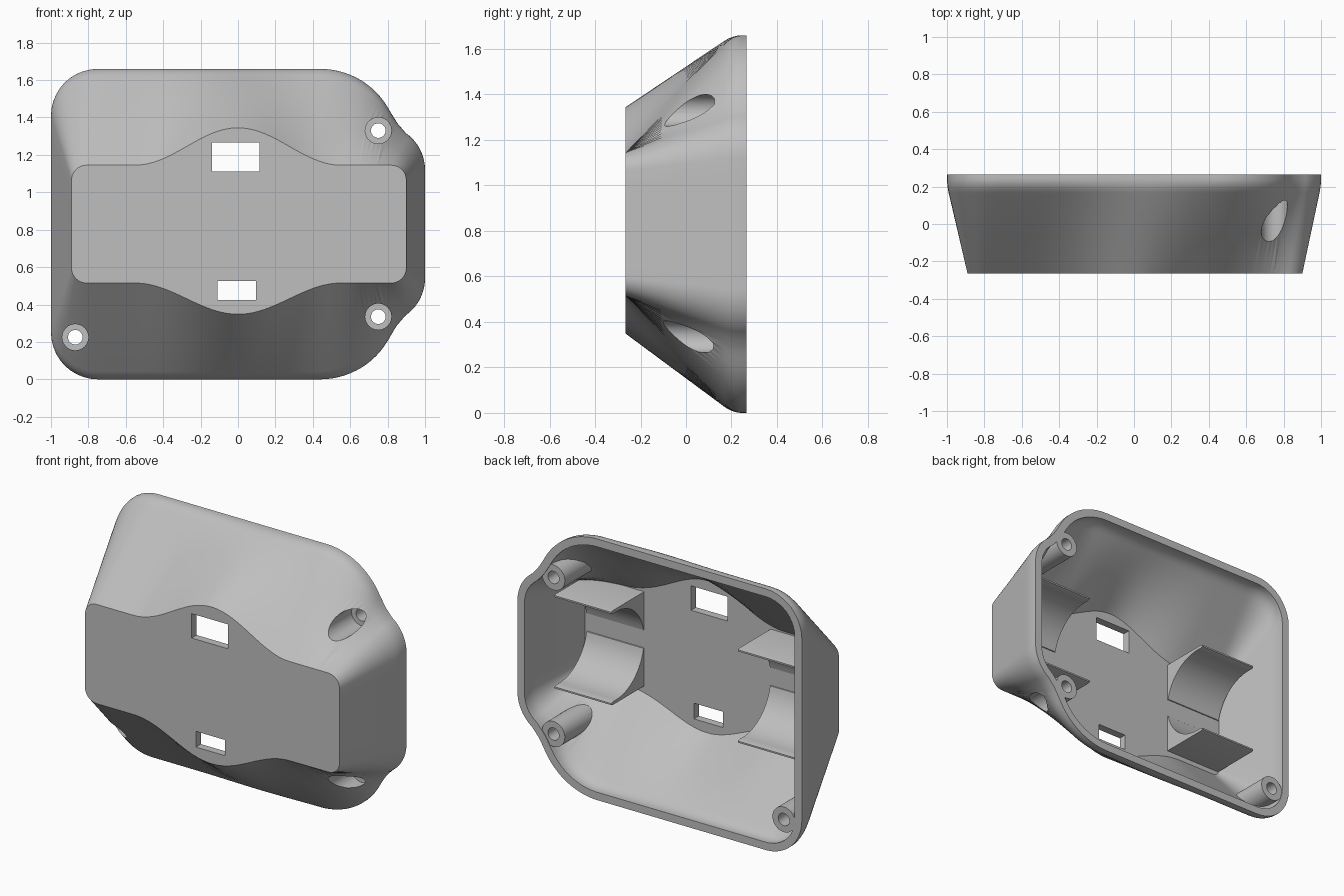
import bpy, bmesh
from math import sin, cos, pi, radians, hypot
from mathutils import Matrix, Vector

cube = bpy.data.objects.get("Cube")
if cube:
    bpy.data.objects.remove(cube, do_unlink=True)

FRONT, BACK, MID, WALL = -0.265, 0.265, 0.83, 0.05

grey = bpy.data.materials.new("light_grey")
grey.use_nodes = True
grey.diffuse_color = (0.52, 0.52, 0.52, 1)
grey.node_tree.nodes["Principled BSDF"].inputs["Base Color"].default_value = grey.diffuse_color


def make_object(name, bm):
    bmesh.ops.recalc_face_normals(bm, faces=bm.faces)
    mesh = bpy.data.meshes.new(name)
    bm.to_mesh(mesh)
    bm.free()
    mesh.materials.append(grey)
    obj = bpy.data.objects.new(name, mesh)
    bpy.context.collection.objects.link(obj)
    return obj


def activate(obj):
    bpy.ops.object.select_all(action='DESELECT')
    obj.select_set(True)
    bpy.context.view_layer.objects.active = obj


def subtract(obj, cutter):
    activate(obj)
    mod = obj.modifiers.new("cut", 'BOOLEAN')
    mod.operation, mod.solver, mod.object = 'DIFFERENCE', 'EXACT', cutter
    bpy.ops.object.modifier_apply(modifier=mod.name)
    bpy.data.objects.remove(cutter, do_unlink=True)


def arc(cx, cz, r, start, end, n=12):
    angles = [radians(start + (end - start) * i / n) for i in range(n + 1)]
    return [(cx + r * cos(a), cz + r * sin(a)) for a in angles]


def resample(path, n):
    """n points evenly spaced along a path, leaving out its end."""
    lengths = [hypot(b[0] - a[0], b[1] - a[1]) for a, b in zip(path, path[1:])]
    out = []
    for i in range(n):
        d, k = sum(lengths) * i / n, 0
        while d > lengths[k] and k < len(lengths) - 1:
            d -= lengths[k]
            k += 1
        out.append(Vector(path[k]).lerp(Vector(path[k + 1]), d / lengths[k]))
    return out


COUNTS = (4, 10, 36, 18, 10, 4)


def join_sections(sections):
    return [p for s, n in zip(sections, COUNTS) for p in resample(s, n)]


def front_half(bump):
    """Face plate edge: rounded bar with a central swelling."""
    h, r = 0.315, 0.08

    def top(a, b):
        xs = [a + (b - a) * i / 60 for i in range(61)]
        return [(x, h + (bump * (1 + cos(pi * x / 0.55)) / 2 if abs(x) < 0.55 else 0)) for x in xs]
    return join_sections([
        [(-0.89, 0), (-0.89, h - r)], arc(-0.81, h - r, r, 180, 90),
        top(-0.81, 0.4), top(0.4, 0.82),
        arc(0.82, h - r, r, 90, 0), [(0.9, h - r), (0.9, 0)]]) + [Vector((0.9, 0))]


def back_half():
    """Rim edge: round corners on one side, stepped shoulders on the other."""
    shoulder = arc(0.76, 0.29, 0.24, 55, 0)
    return join_sections([
        [(-1, 0), (-1, 0.58)], arc(-0.75, 0.58, 0.25, 180, 90),
        [(-0.75, MID), (0.44, MID)],
        arc(0.44, 0.41, 0.42, 90, 27) + [(0.847, 0.545), shoulder[0]],
        shoulder, [(1, 0.29), (1, 0)]]) + [Vector((1, 0))]


def full_loop(upper, lower):
    return upper + [Vector((p.x, -p.y)) for p in reversed(lower[1:-1])]


front_loop = full_loop(front_half(0.2), front_half(0.167))
back_loop = full_loop(back_half(), back_half())


def section(f, inset):
    pts = [a.lerp(b, f) for a, b in zip(front_loop, back_loop)]
    out = []
    for i, p in enumerate(pts):
        t = (pts((i + 1) % len(pts)) if callable(pts) else pts[(i + 1) % len(pts)]) - pts[i - 1]
        t.normalize()
        out.append(p + Vector((t.y, -t.x)) * inset)
    return out


def loft(name, y_start, y_end, inset):
    """Solid that widens straight from the plate, then eases into a square rim."""
    y0, y1, y2 = 0.165, 0.205, 0.245
    slope = 1 / (y1 - FRONT)
    levels = [(y_start, (y_start - FRONT) * slope), (-0.05, (-0.05 - FRONT) * slope)]
    for i in range(7):
        s = i / 6
        y = (1 - s) ** 2 * y0 + 2 * s * (1 - s) * y1 + s * s * y2
        levels.append((y, 1 - (1 - s) ** 2 * (y1 - y0) * slope))
    levels.append((y_end, 1))
    bm = bmesh.new()
    rings = [[bm.verts.new((p.x, y, MID + p.y)) for p in section(f, inset)] for y, f in levels]
    for a, b in zip(rings, rings[1:]):
        for i in range(len(a)):
            j = (i + 1) % len(a)
            bm.faces.new((a[i], a[j], b[j], b[i]))
    bm.faces.new(rings[0])
    bm.faces.new(rings[-1])
    bmesh.ops.triangulate(bm, faces=bm.faces)
    return make_object(name, bm)


def cylinder(name, x, z, r, ya, yb):
    bm = bmesh.new()
    place = Matrix.Translation((x, (ya + yb) / 2, z)) @ Matrix.Rotation(pi / 2, 4, 'X')
    bmesh.ops.create_cone(bm, cap_ends=True, segments=40, radius1=r, radius2=r,
                          depth=yb - ya, matrix=place)
    return make_object(name, bm)


def box(name, xa, xb, za, zb):
    bm = bmesh.new()
    place = Matrix.Translation(((xa + xb) / 2, FRONT, (za + zb) / 2))
    bmesh.ops.create_cube(bm, size=1, matrix=place @ Matrix.Diagonal((xb - xa, 0.3, zb - za, 1)))
    return make_object(name, bm)


# Housing shell; screw posts are left standing in the hollow
posts = [(0.75, 1.33), (0.75, 0.335), (-0.87, 0.225)]
housing = loft("housing", FRONT, BACK, 0)
hollow = loft("hollow", FRONT + WALL, 0.4, WALL)
for x, z in posts:
    subtract(hollow, cylinder("post", x, z, 0.08, -0.5, 0.26))
subtract(housing, hollow)

# Screw holes with wide recesses from the front
for x, z in posts:
    subtract(housing, cylinder("recess", x, z, 0.07, -0.5, 0.17))
    subtract(housing, cylinder("screw_hole", x, z, 0.039, 0.1, 0.4))

# Face plate windows
subtract(housing, box("upper_window", -0.14, 0.115, 1.11, 1.265))
subtract(housing, box("lower_window", -0.11, 0.095, 0.425, 0.525))


def cradle_horn(name, side, up):
    """Bracket with a flat outer face and a round hollow facing the middle."""
    r, yc = 0.28, 0.065
    profile = [(-0.23, 0.3), (0.1, 0.3), (0.115, 0.295), (0.115, 0.285), (0.1, r)]
    profile += [(yc - r * sin(radians(a)), r * cos(radians(a))) for a in range(0, 80, 6)]
    profile.append((-0.23, 0.055))
    bm = bmesh.new()
    verts = [bm.verts.new((side * 0.445, y, 0.84 + up * z)) for y, z in profile]
    face = bm.faces.new(verts)
    new = bmesh.ops.extrude_face_region(bm, geom=[face])["geom"]
    bmesh.ops.translate(bm, vec=(side * 0.4, 0, 0),
                        verts=[g for g in new if isinstance(g, bmesh.types.BMVert)])
    return make_object(name, bm)


parts = [housing]
for side, side_name in ((1, "left"), (-1, "right")):
    for up, up_name in ((1, "upper"), (-1, "lower")):
        parts.append(cradle_horn(f"{up_name}_{side_name}_cradle", side, up))

for part in parts:
    activate(part)
    bpy.ops.object.shade_smooth_by_angle(angle=radians(28))
